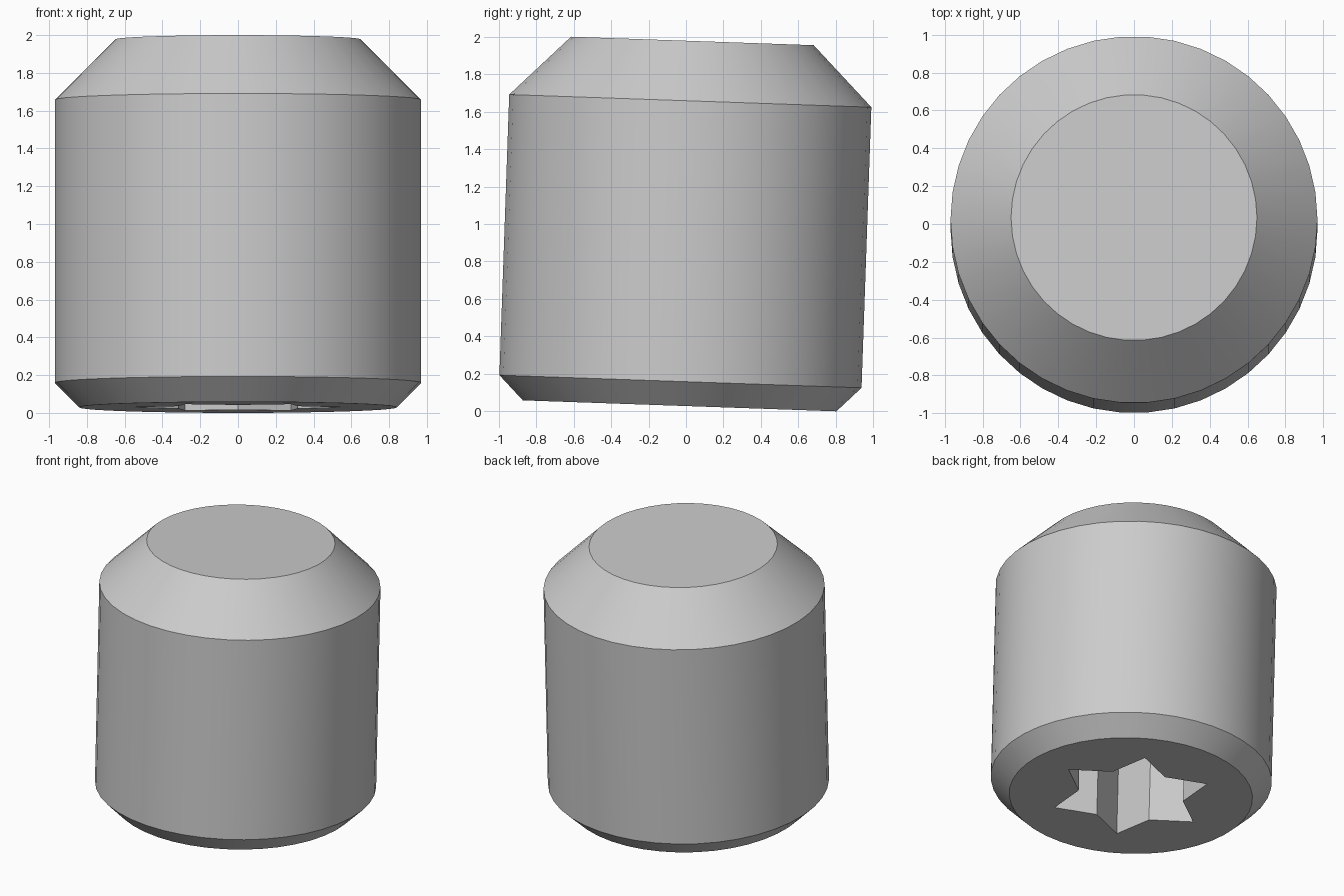
import bpy, bmesh
from math import sin, cos, pi, radians
from mathutils import Matrix

cube = bpy.data.objects.get("Cube")
if cube:
    bpy.data.objects.remove(cube, do_unlink=True)

SIDES = 42
TILT = radians(2)
LENGTH = 1.949
RADIUS, TOP_RADIUS, BASE_RADIUS = 0.97, 0.65, 0.84

steel = bpy.data.materials.new("grey steel")
steel.use_nodes = True
grey = (0.6, 0.6, 0.6, 1)
steel.diffuse_color = grey
steel.node_tree.nodes["Principled BSDF"].inputs["Base Color"].default_value = grey


def circle(radius, z):
    return [(radius * cos(2 * pi * i / SIDES), radius * sin(2 * pi * i / SIDES), z)
            for i in range(SIDES)]


def star(z, points=6, outer=0.56, inner=0.365):
    return [((inner if i % 2 else outer) * cos(pi * i / points),
             (inner if i % 2 else outer) * sin(pi * i / points), z)
            for i in range(points * 2)]


def loft(name, sections):
    """Skin a stack of matching outlines and cap both ends."""
    bm = bmesh.new()
    rings = [[bm.verts.new(p) for p in s] for s in sections]
    for low, high in zip(rings, rings[1:]):
        for i in range(len(low)):
            j = (i + 1) % len(low)
            bm.faces.new((low[i], low[j], high[j], high[i]))
    bm.faces.new(rings[0][::-1])
    bm.faces.new(rings[-1])
    mesh = bpy.data.meshes.new(name)
    bm.to_mesh(mesh)
    bm.free()
    mesh.materials.append(steel)
    obj = bpy.data.objects.new(name, mesh)
    bpy.context.collection.objects.link(obj)
    return obj


# Chamfered cylinder body
body = loft("screw_body", [
    circle(BASE_RADIUS, 0),
    circle(RADIUS, RADIUS - BASE_RADIUS),
    circle(RADIUS, LENGTH - (RADIUS - TOP_RADIUS)),
    circle(TOP_RADIUS, LENGTH),
])

# Star-shaped drive socket cut into the underside
cutter = loft("socket_cutter", [star(-0.2), star(0.8)])
cutter.hide_render = True
cut = body.modifiers.new("drive_socket", 'BOOLEAN')
cut.operation = 'DIFFERENCE'
cut.solver = 'EXACT'
cut.object = cutter

bpy.ops.object.select_all(action='DESELECT')
body.select_set(True)
bpy.context.view_layer.objects.active = body
bpy.ops.object.modifier_apply(modifier=cut.name)
bpy.data.objects.remove(cutter, do_unlink=True)
bpy.ops.object.shade_smooth_by_angle(angle=radians(25))

# Slight backward lean, resting on the lower rim
lean = Matrix.Rotation(-TILT, 4, 'X')
lift = Matrix.Translation((0, -LENGTH / 2 * sin(TILT), BASE_RADIUS * sin(TILT)))
body.data.transform(lift @ lean)
